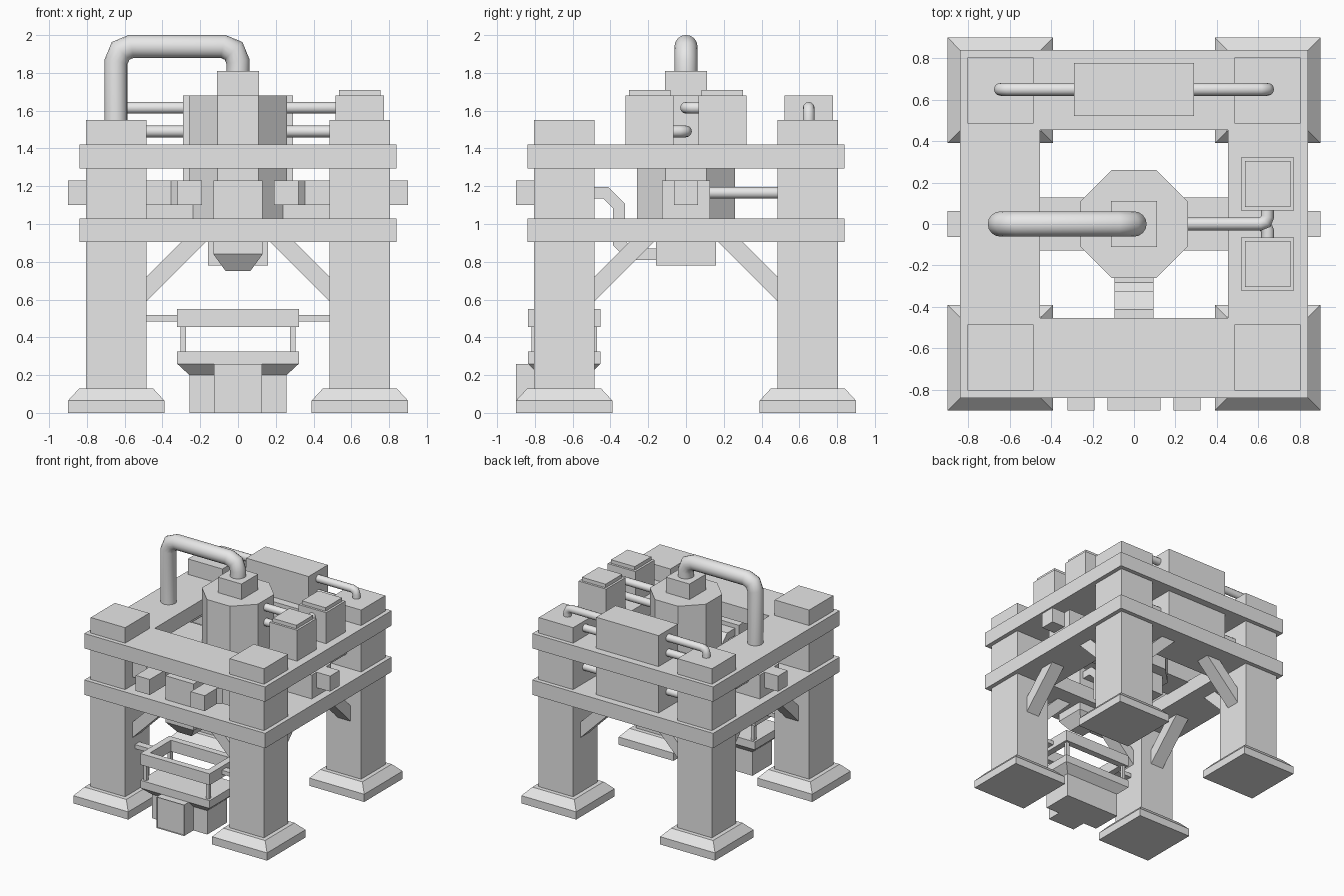
import bpy, bmesh, math
from mathutils import Vector

old = bpy.data.objects.get("Cube")
if old:
    bpy.data.objects.remove(old, do_unlink=True)

grey = bpy.data.materials.new("plain_grey")
grey.use_nodes = True
colour = (0.8, 0.8, 0.8, 1)
grey.diffuse_color = colour
grey.node_tree.nodes["Principled BSDF"].inputs["Base Color"].default_value = colour

SIDES = (-1, 1)
MID = 0.645  # centre line of legs and beams


def finish(name, bm, smooth=False):
    bmesh.ops.recalc_face_normals(bm, faces=bm.faces)
    mesh = bpy.data.meshes.new(name)
    bm.to_mesh(mesh)
    bm.free()
    mesh.materials.append(grey)
    ob = bpy.data.objects.new(name, mesh)
    bpy.context.collection.objects.link(ob)
    if smooth:
        bpy.ops.object.select_all(action="DESELECT")
        ob.select_set(True)
        bpy.context.view_layer.objects.active = ob
        bpy.ops.object.shade_smooth_by_angle(angle=math.radians(50))
    return ob


def skin(bm, rings, caps=True):
    """Join rings of points into a closed skin."""
    loops = [[bm.verts.new(p) for p in ring] for ring in rings]
    n = len(loops[0])
    for a, b in zip(loops, loops[1:]):
        for i in range(n):
            j = (i + 1) % n
            bm.faces.new((a[i], a[j], b[j], b[i]))
    if caps:
        bm.faces.new(loops[0])
        bm.faces.new(loops[-1])
    return loops


def rect(cx, cy, hx, hy, z):
    return [(cx - hx, cy - hy, z), (cx + hx, cy - hy, z),
            (cx + hx, cy + hy, z), (cx - hx, cy + hy, z)]


def stack(name, cx, cy, sections):
    """Solid through rectangular sections (z, half x, half y)."""
    bm = bmesh.new()
    skin(bm, [rect(cx, cy, hx, hy, z) for z, hx, hy in sections])
    return finish(name, bm)


def block(name, cx, cy, hx, hy, z0, z1):
    return stack(name, cx, cy, [(z0, hx, hy), (z1, hx, hy)])


def frame(name, cx, cy, hx, hy, wall, z0, z1):
    """Rectangular ring with an open middle."""
    bm = bmesh.new()
    rings = [rect(cx, cy, hx - w, hy - w, z)
             for w, z in ((0, z0), (0, z1), (wall, z1), (wall, z0), (0, z0))]
    skin(bm, rings, caps=False)
    bmesh.ops.remove_doubles(bm, verts=bm.verts, dist=0.0001)
    return finish(name, bm)


def rounded(points, radius, cuts):
    """Cut each corner of a path into short segments."""
    pts = [Vector(p) for p in points]
    out = [pts[0]]
    for a, p, b in zip(pts, pts[1:], pts[2:]):
        s, e = p + (a - p).normalized() * radius, p + (b - p).normalized() * radius
        centre = s + e - p
        for i in range(cuts + 1):
            d = s.lerp(e, i / cuts) - centre
            out.append(centre + d.normalized() * radius)
    return out + [pts[-1]]


def sweep(name, points, normal, profile, smooth=False):
    """Mitred sweep of a profile (across, along normal) on a flat path."""
    pts, n = [Vector(p) for p in points], Vector(normal)
    rings = []
    for i, p in enumerate(pts):
        t0 = (p - pts[i - 1]).normalized() if i else (pts[1] - p).normalized()
        t1 = (pts[i + 1] - p).normalized() if i < len(pts) - 1 else t0
        t = (t0 + t1).normalized()
        side = n.cross(t) / t.dot(t0)
        rings.append([p + side * u + n * v for u, v in profile])
    bm = bmesh.new()
    skin(bm, rings)
    return finish(name, bm, smooth)


def circle(r, n=16):
    return [(r * math.cos(math.tau * i / n), r * math.sin(math.tau * i / n)) for i in range(n)]


def oblong(hu, hv):
    return [(-hu, -hv), (hu, -hv), (hu, hv), (-hu, hv)]


X, Y, Z = (1, 0, 0), (0, 1, 0), (0, 0, 1)
ROD = circle(0.031, 12)

# Legs with flared feet
for sx in SIDES:
    for sy in SIDES:
        block("leg", sx * MID, sy * MID, 0.16, 0.16, 0.1, 1.55)
        stack("foot", sx * MID, sy * MID,
              [(0, 0.255, 0.255), (0.065, 0.255, 0.255), (0.13, 0.195, 0.195)])
        # Diagonal braces under the lower deck, one along each axis
        a, b = 0.56, 0.16
        rise = ((a, 0.58), (b, 0.98))
        sweep("brace", [(sx * h, sy * MID, z) for h, z in rise], Y, oblong(0.046, 0.06))
        sweep("brace", [(sx * MID, sy * h, z) for h, z in rise], X, oblong(0.046, 0.06))

# Two open decks
frame("lower_deck", 0, 0, 0.84, 0.84, 0.385, 0.905, 1.03)
frame("upper_deck", 0, 0, 0.84, 0.84, 0.385, 1.295, 1.42)

# Central eight-sided tank
bm = bmesh.new()
octagon = [(math.cos(a) * 0.281, math.sin(a) * 0.281)
           for a in (math.pi / 8 + i * math.pi / 4 for i in range(8))]
skin(bm, [[(x, y, z) for x, y in octagon] for z in (0.95, 1.68)])
finish("tank", bm)
block("tank_cap", 0, 0, 0.11, 0.11, 1.66, 1.81)
block("tank_outlet", 0, 0, 0.16, 0.16, 0.78, 0.97)

# Large overhead pipe
sweep("overhead_pipe", rounded([(-MID, 0, 1.4), (-MID, 0, 1.94), (0, 0, 1.94), (0, 0, 1.79)],
                               0.08, 2), Y, circle(0.061), True)

# Rear chamber and its rods
block("rear_chamber", 0, 0.65, 0.29, 0.128, 1.02, 1.68)
for s in SIDES:
    for z in (1.165, 1.49):
        sweep("rear_rod", [(s * 0.27, 0.65, z), (s * 0.52, 0.65, z)], Y, ROD, True)
    sweep("rear_bent_rod", rounded([(s * 0.27, 0.65, 1.615), (s * MID, 0.65, 1.615),
                                    (s * MID, 0.65, 1.53)], 0.035, 2), Y, ROD, True)

# Pair of side canisters fed from the tank
for s, z in ((1, 1.615), (-1, 1.49)):
    block("canister", MID, s * 0.193, 0.128, 0.128, 1.41, 1.68)
    block("canister_lid", MID, s * 0.193, 0.11, 0.11, 1.67, 1.71)
    sweep("canister_rod", rounded([(0.22, 0, z), (MID, 0, z), (MID, s * 0.1, z)],
                                  0.035, 2), Z, ROD, True)

# Side arms with outer ports
for s in SIDES:
    block("side_arm", s * 0.49, 0, 0.285, 0.128, 1.02, 1.23)
    block("side_port", s * 0.8, 0, 0.1, 0.063, 1.1, 1.23)
    sweep("side_rod", [(s * MID, 0.1, 1.165), (s * MID, 0.52, 1.165)], X, ROD, True)

# Front valve with nozzle, elbow ducts and rear chute
stack("front_valve", 0, -MID, [(0.75, 0.065, 0.065), (0.84, 0.13, 0.13), (1.23, 0.13, 0.13)])
for s in SIDES:
    sweep("elbow_duct", rounded([(s * 0.52, -MID, 1.165), (s * 0.255, -MID, 1.165),
                                 (s * 0.255, -0.9, 1.165)], 0.073, 1), Z, oblong(0.065, 0.065))
sweep("chute", [(0, -0.54, 1.165), (0, -0.425, 1.165), (0, -0.355, 1.095), (0, -0.355, 0.9),
                (0, -0.295, 0.84), (0, -0.13, 0.84)], X, oblong(0.031, 0.095))

# Hopper stand: tray, posts, open frame and tie rods
stack("hopper_base", 0, -MID, [(0, 0.257, 0.13), (0.2, 0.257, 0.13), (0.26, 0.322, 0.192),
                               (0.325, 0.322, 0.192)])
frame("hopper_frame", 0, -MID, 0.322, 0.192, 0.055, 0.455, 0.55)
for sx in SIDES:
    for sy in SIDES:
        block("hopper_post", sx * 0.29, -MID + sy * 0.16, 0.014, 0.014, 0.32, 0.46)
    sweep("hopper_tie", [(sx * 0.3, -MID, 0.502), (sx * 0.52, -MID, 0.502)], Y, oblong(0.017, 0.03))

# Drawer with a recessed front panel
bm = bmesh.new()
loops = skin(bm, [rect(0, -0.825, 0.128, 0.075, z) for z in (0, 0.26)])
bm.faces.ensure_lookup_table()
front = [f for f in bm.faces if all(v.co.y < -0.89 for v in f.verts)]
bmesh.ops.inset_region(bm, faces=front, thickness=0.03)
bmesh.ops.inset_region(bm, faces=front, thickness=0.0005, depth=-0.015)
finish("drawer", bm)
